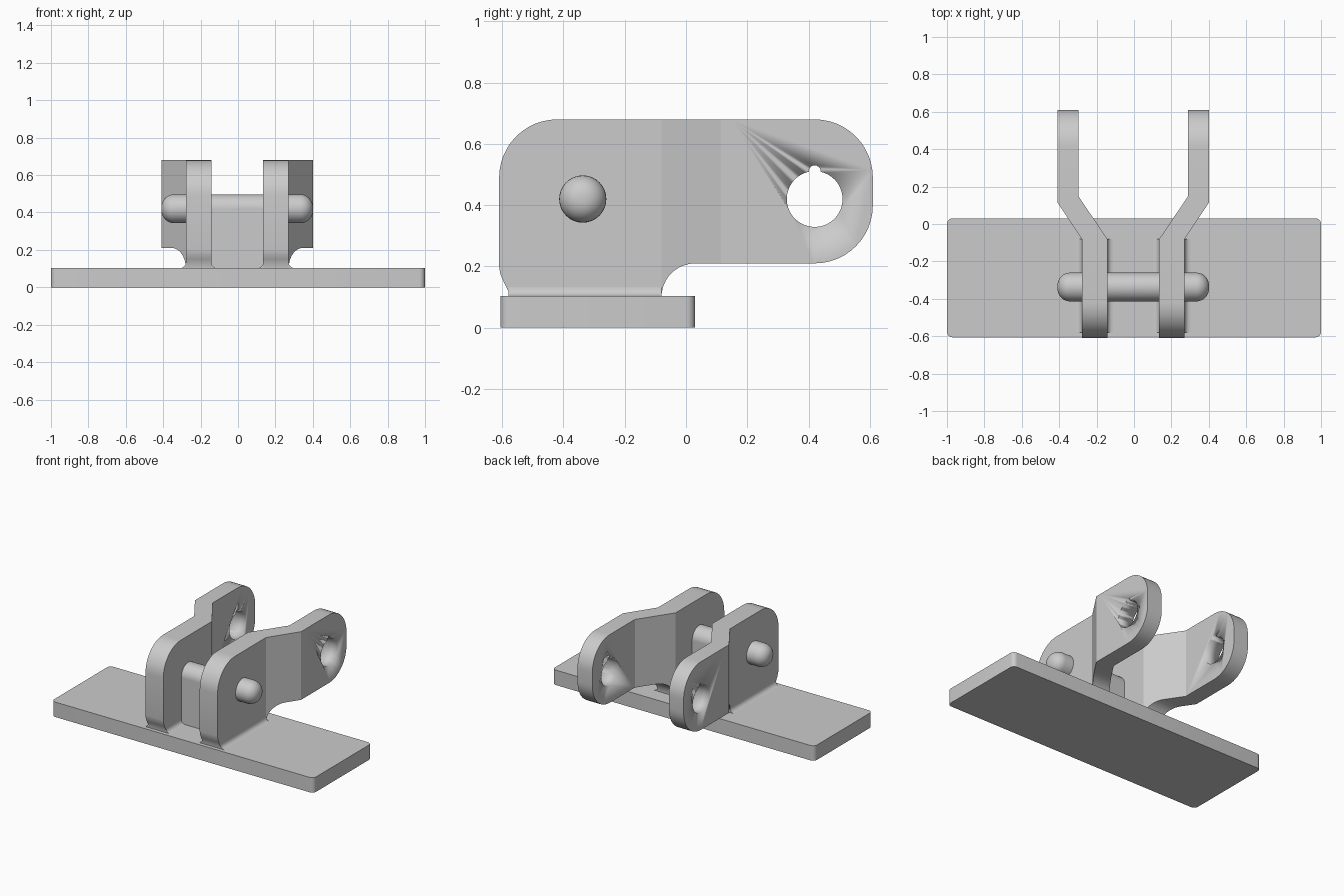
import bpy, bmesh
from math import sin, cos, pi, radians
from mathutils import Matrix, Vector

if "Cube" in bpy.data.objects:
    bpy.data.objects.remove(bpy.data.objects["Cube"])

CX = -0.004                 # centre line of the bracket
PLATE_TOP = 0.103
PIN_Y, PIN_Z, PIN_R = -0.337, 0.42, 0.077
LUG_BACK = -0.08

steel = bpy.data.materials.new("grey steel")
steel.diffuse_color = (0.6, 0.6, 0.6, 1)
steel.use_nodes = True
steel.node_tree.nodes["Principled BSDF"].inputs["Base Color"].default_value = (0.6, 0.6, 0.6, 1)


def arc(cx, cy, r, start, end, n=12):
    angles = [radians(start + (end - start) * i / n) for i in range(n + 1)]
    return [(cx + r * cos(a), cy + r * sin(a)) for a in angles]


def prism(points, depth, axes):
    """Extrude a 2D outline; axes maps (u, v, w) to a position."""
    bm = bmesh.new()
    face = bm.faces.new([bm.verts.new(axes(u, v, 0)) for u, v in points])
    new = bmesh.ops.extrude_face_region(bm, geom=[face])["geom"]
    shift = Vector(axes(0, 0, depth)) - Vector(axes(0, 0, 0))
    bmesh.ops.translate(bm, vec=shift, verts=[g for g in new if isinstance(g, bmesh.types.BMVert)])
    return bm


def finish(bm, name):
    bmesh.ops.recalc_face_normals(bm, faces=bm.faces)
    mesh = bpy.data.meshes.new(name)
    bm.to_mesh(mesh)
    bm.free()
    mesh.materials.append(steel)
    obj = bpy.data.objects.new(name, mesh)
    bpy.context.collection.objects.link(obj)
    bpy.ops.object.select_all(action="DESELECT")
    obj.select_set(True)
    bpy.context.view_layer.objects.active = obj
    bpy.ops.object.shade_smooth_by_angle(angle=radians(30))
    return obj


def side(u, v, w):          # outline in y and z, depth along x
    return (w, u, v)


# Base plate with rounded upright corners
r = 0.03
corners = [(1 - r, 0.03 - r, 0), (r - 1, 0.03 - r, 90), (r - 1, r - 0.606, 180), (1 - r, r - 0.606, 270)]
outline = [p for x, y, a in corners for p in arc(x, y, r, a, a + 90, 6)]
finish(prism(outline, PLATE_TOP, lambda u, v, w: (u, v, w)), "base_plate")

# Side outline of an arm: upright lug plus rear reach
R = 0.19
arm_outline = (
    [(-0.58, 0.09), (-0.58, 0.12), (-0.595, 0.15), (-0.606, 0.175), (-0.61, 0.2)]
    + arc(-0.61 + R, 0.68 - R, R, 180, 90)
    + arc(0.61 - R, 0.68 - R, R, 90, 0)
    + arc(0.61 - R, 0.21 + R, R, 0, -90)
    + arc(LUG_BACK + 0.11, 0.1, 0.11, 90, 180)
    + [(LUG_BACK, 0.09)])


def ramp(y, end, near, far):
    t = min(max((y - LUG_BACK) / (end - LUG_BACK), 0), 1)
    return near + t * (far - near)


# Keyed eye: round bore with a narrow groove on top
KEY = 0.02
bore = arc(0.42, 0.42, 0.091, 102, 438, 48)
keyway = bore + arc(0.42, 0.51, KEY, 0, 180, 8)
cutter = finish(prism(keyway, 1.2, lambda u, v, w: (w - 0.6, u, v)), "eye_cutter")
cutter.hide_render = True
cutter.hide_viewport = True

for sign, label in ((1, "left"), (-1, "right")):
    # Bent arm: cut at the bend lines, then slide both skins outward
    bm = prism(arm_outline, 1, side)
    for y in (LUG_BACK, 0.115, 0.147):
        bmesh.ops.bisect_plane(bm, geom=bm.verts[:] + bm.edges[:] + bm.faces[:],
                               plane_co=(0, y, 0), plane_no=(0, 1, 0))
    for v in bm.verts:
        outer = ramp(v.co.y, 0.115, 0.275, 0.405)
        inner = ramp(v.co.y, 0.147, 0.139, 0.292)
        v.co.x = CX + sign * (inner + v.co.x * (outer - inner))
    arm = finish(bm, label + "_arm")
    eye = arm.modifiers.new("eye", "BOOLEAN")
    eye.operation = "DIFFERENCE"
    eye.solver = "EXACT"
    eye.object = cutter

    # Concave weld fillets along both feet of the lug
    f = 0.03
    for face_x, out, where in ((0.275, 1, "outer"), (0.139, -1, "inner")):
        curve = [(-0.005, -0.005)] + arc(f, f, f, 270, 180, 6)
        weld = prism(curve, LUG_BACK + 0.58, lambda u, v, w: (
            CX + sign * (face_x + out * u), -0.58 + w, PLATE_TOP + v))
        finish(weld, label + "_" + where + "_weld")

# Round-ended cross pin
bm = bmesh.new()
bmesh.ops.create_cone(bm, cap_ends=True, segments=40, radius1=PIN_R, radius2=PIN_R, depth=0.81,
                      matrix=Matrix.Translation((CX, PIN_Y, PIN_Z)) @ Matrix.Rotation(pi / 2, 4, "Y"))
rims = [e for e in bm.edges if abs(e.verts[0].co.x - e.verts[1].co.x) < 0.01]
bmesh.ops.bevel(bm, geom=rims, offset=0.068, segments=8, profile=0.5, affect="EDGES")
finish(bm, "cross_pin")

# Web that carries the pin between the lugs
web = [(PIN_Y - PIN_R, 0.09), (PIN_Y - PIN_R, PIN_Z), (PIN_Y + PIN_R, PIN_Z), (PIN_Y + PIN_R, 0.09)]
finish(prism(web, 0.29, lambda u, v, w: (CX - 0.145 + w, u, v)), "pin_web")
